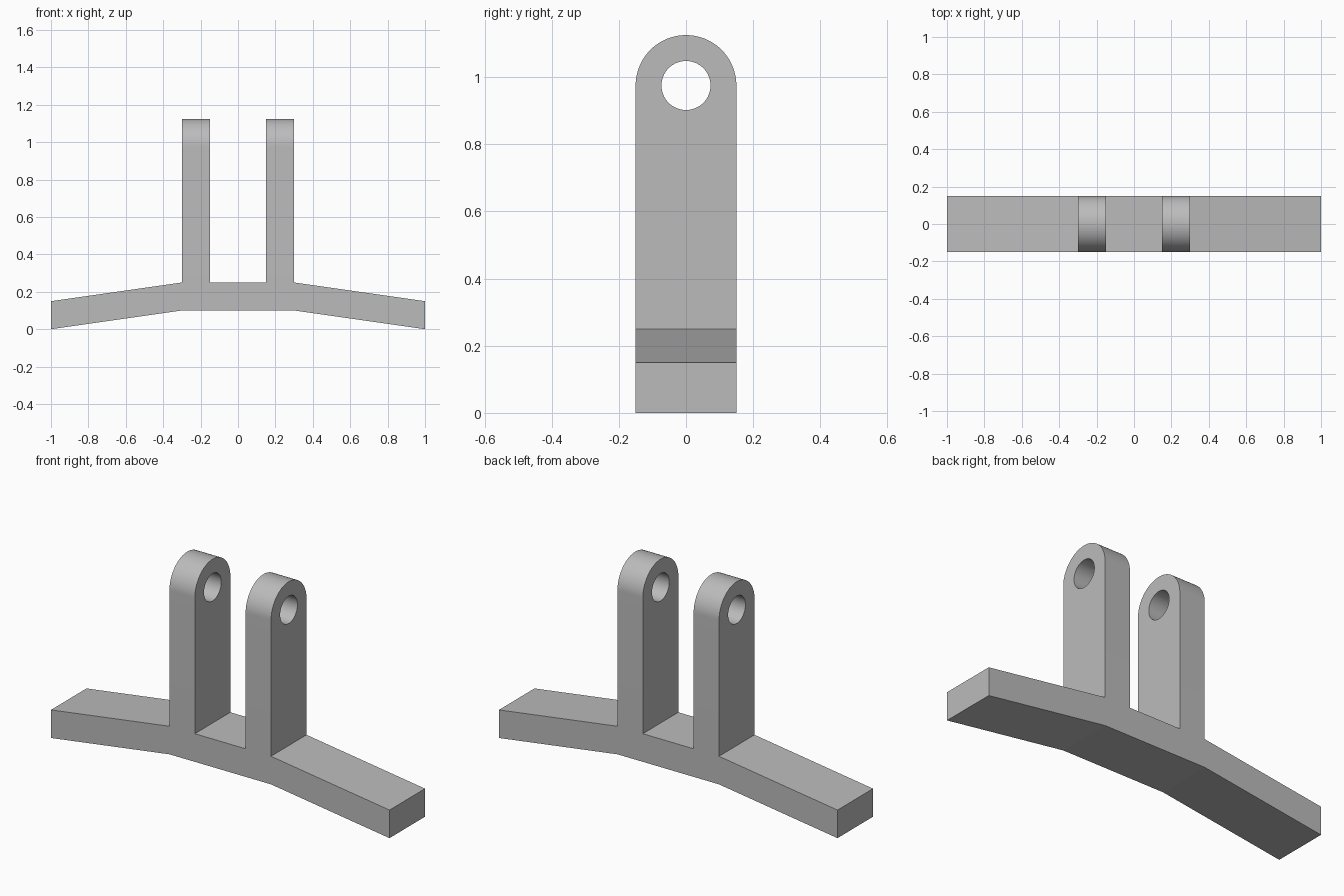
import bpy, bmesh
from math import pi, sin, cos, radians
from mathutils import Vector

cube = bpy.data.objects.get("Cube")
if cube:
    bpy.data.objects.remove(cube, do_unlink=True)

HALF_DEPTH = 0.15     # half of the bracket's depth, also the lug tip radius
HOLE_Z = 0.975        # height of the pin hole
HOLE_RADIUS = 0.073

grey = bpy.data.materials.new("plain grey")
grey.use_nodes = True
colour = (0.5, 0.5, 0.5, 1)
grey.diffuse_color = colour
grey.node_tree.nodes["Principled BSDF"].inputs["Base Color"].default_value = colour


def extrude_outline(name, points, direction):
    """Solid made by sweeping a closed outline along a vector."""
    bm = bmesh.new()
    offset = Vector(direction)
    face = bm.faces.new([bm.verts.new(Vector(p) - offset / 2) for p in points])
    swept = bmesh.ops.extrude_face_region(bm, geom=[face])["geom"]
    moved = [v for v in swept if isinstance(v, bmesh.types.BMVert)]
    bmesh.ops.translate(bm, verts=moved, vec=offset)
    bmesh.ops.recalc_face_normals(bm, faces=bm.faces)
    mesh = bpy.data.meshes.new(name)
    bm.to_mesh(mesh)
    bm.free()
    mesh.materials.append(grey)
    obj = bpy.data.objects.new(name, mesh)
    bpy.context.collection.objects.link(obj)
    return obj


def arc(radius, start, end, steps):
    """Points of an arc about the hole axis, in the side plane."""
    angles = [start + (end - start) * i / steps for i in range(steps + 1)]
    return [(0, radius * cos(a), HOLE_Z + radius * sin(a)) for a in angles]


# Front silhouette: drooping arms, flat middle and two upright lugs
half = [(0.15, 0.25), (0.15, 1.3), (0.3, 1.3), (0.3, 0.25),
        (1, 0.15), (1, 0), (0.3, 0.1)]
front = half + [(-x, z) for x, z in reversed(half)]
bracket = extrude_outline("clevis_bracket", [(x, 0, z) for x, z in front], (0, 0.6, 0))

# Side silhouette rounds the lug tips and sets the depth
side = [(0, -HALF_DEPTH, -0.2), (0, HALF_DEPTH, -0.2)] + arc(HALF_DEPTH, 0, pi, 48)
side_cutter = extrude_outline("side_profile_cutter", side, (2.4, 0, 0))

# Pin hole through both lugs
hole_cutter = extrude_outline("pin_hole_cutter", arc(HOLE_RADIUS, 0, 2 * pi, 64)[:-1], (1, 0, 0))

for cutter, operation in ((side_cutter, "INTERSECT"), (hole_cutter, "DIFFERENCE")):
    cutter.hide_render = True
    mod = bracket.modifiers.new(cutter.name, "BOOLEAN")
    mod.operation = operation
    mod.solver = "EXACT"
    mod.object = cutter

# Apply the cuts and discard the cutters
bpy.ops.object.select_all(action="DESELECT")
bracket.select_set(True)
bpy.context.view_layer.objects.active = bracket
for mod in list(bracket.modifiers):
    bpy.ops.object.modifier_apply(modifier=mod.name)
for cutter in (side_cutter, hole_cutter):
    bpy.data.objects.remove(cutter, do_unlink=True)
bpy.ops.object.shade_smooth_by_angle(angle=radians(8))
